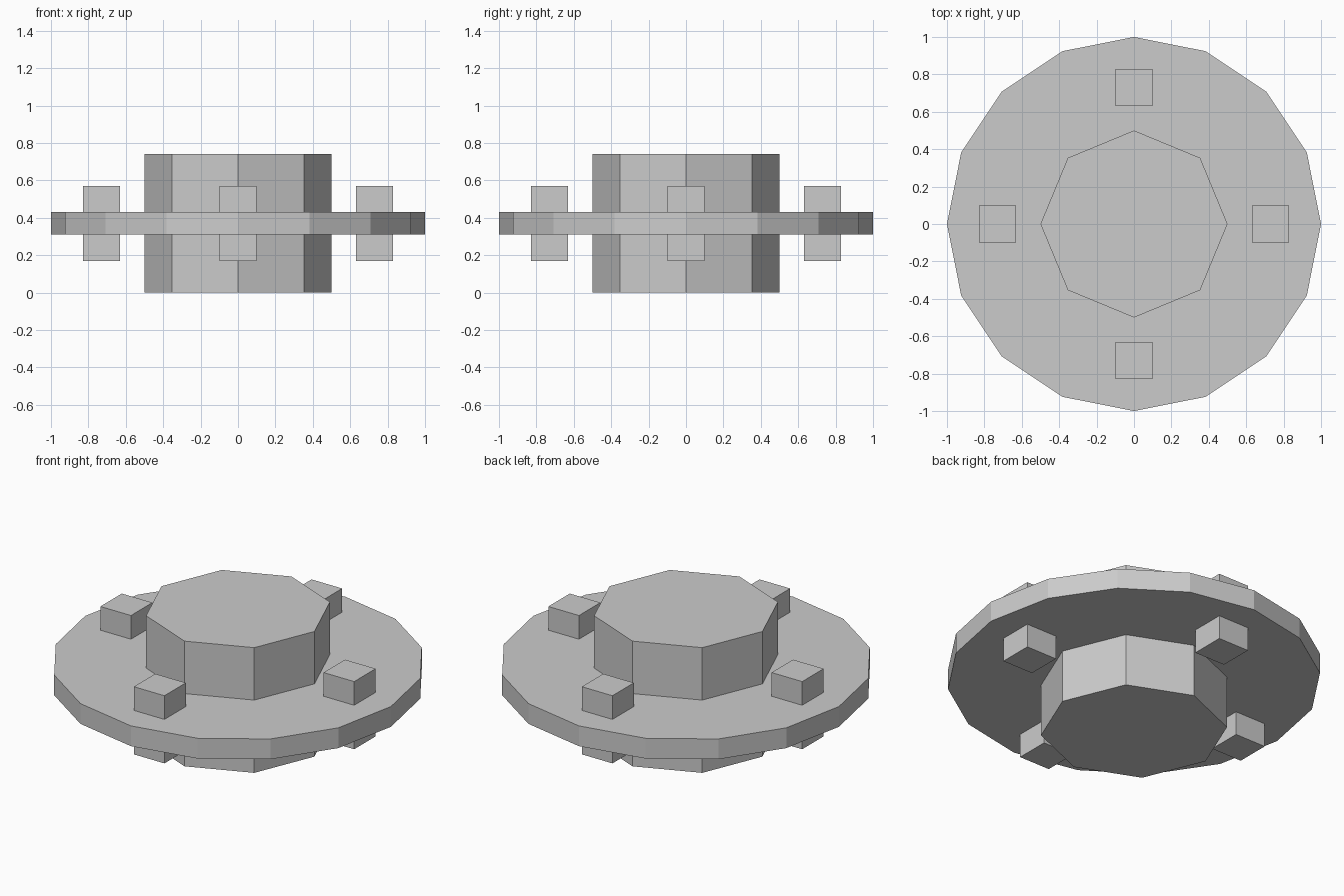
import bpy
import math

if "Cube" in bpy.data.objects:
    bpy.data.objects.remove(bpy.data.objects["Cube"], do_unlink=True)

MID_Z = 0.37  # height of the symmetry plane

# Single plain grey finish
grey = bpy.data.materials.new("plain_grey")
grey.use_nodes = True
colour = (0.6, 0.6, 0.6, 1.0)
grey.diffuse_color = colour
grey.node_tree.nodes["Principled BSDF"].inputs["Base Color"].default_value = colour


def finish(name):
    obj = bpy.context.object
    obj.name = name
    obj.data.name = name
    obj.data.materials.append(grey)
    return obj


def prism(name, sides, radius, height):
    bpy.ops.mesh.primitive_cylinder_add(
        vertices=sides, radius=radius, depth=height, location=(0, 0, MID_Z))
    return finish(name)


# Wide thin disc and the thick octagonal hub through its centre
prism("disc", 16, 1.0, 0.12)
prism("hub", 8, 0.5, 2 * MID_Z)

# Four square pegs passing through the disc
for i, side in enumerate(("left", "back", "right", "front")):
    angle = i * math.pi / 2
    bpy.ops.mesh.primitive_cube_add(
        size=1, location=(0.73 * math.cos(angle), 0.73 * math.sin(angle), MID_Z))
    peg = finish(side + "_peg")
    peg.scale = (0.2, 0.2, 0.4)
